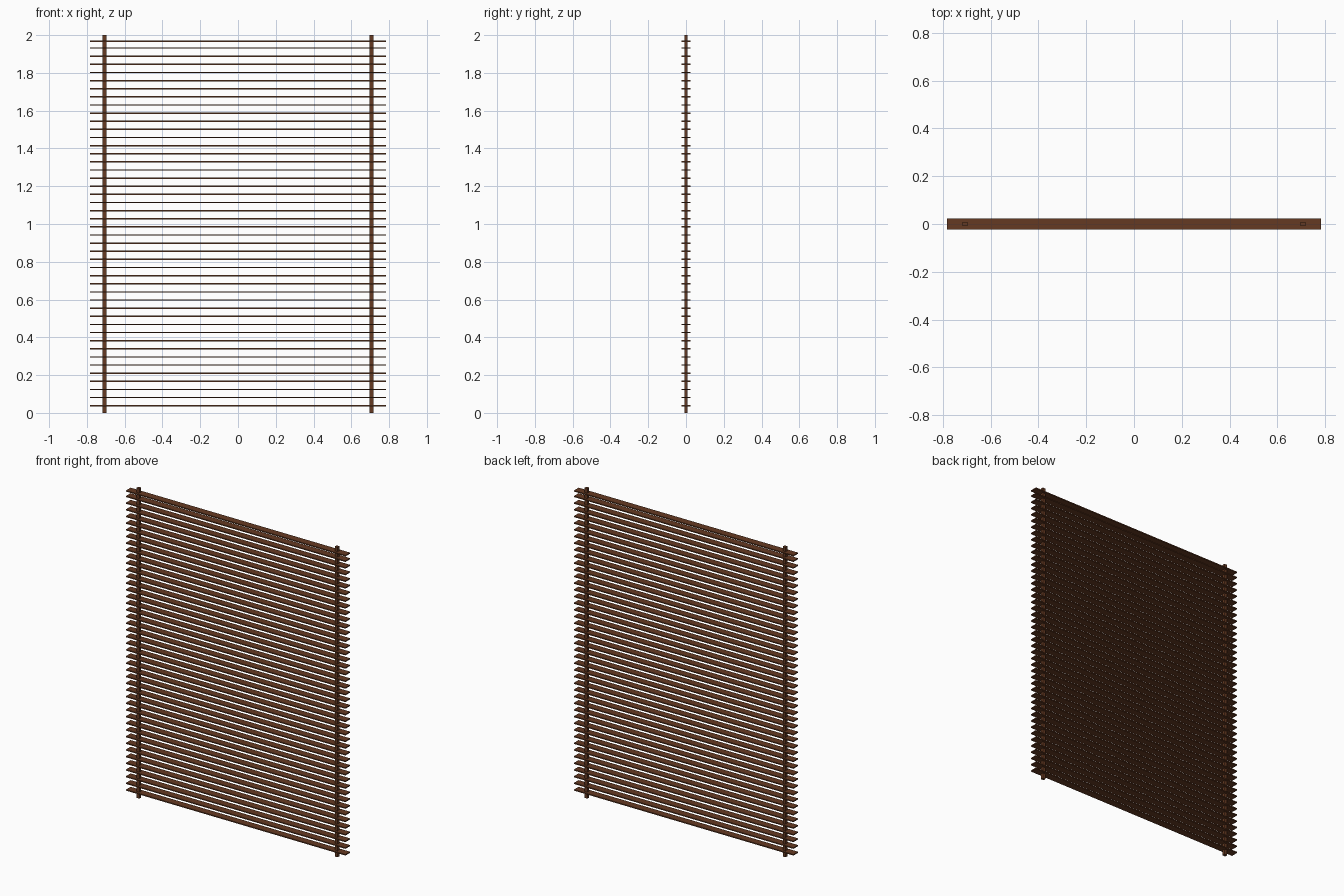
import bpy
import bmesh
from mathutils import Matrix

if "Cube" in bpy.data.objects:
    bpy.data.objects.remove(bpy.data.objects["Cube"])

wood = bpy.data.materials.new("brown wood")
wood.diffuse_color = (0.13, 0.042, 0.016, 1)
wood.use_nodes = True
wood.node_tree.nodes["Principled BSDF"].inputs["Base Color"].default_value = wood.diffuse_color


def boxes(name, parts):
    """One object made of (centre, size) boxes."""
    bm = bmesh.new()
    for centre, size in parts:
        bmesh.ops.create_cube(bm, size=1, matrix=Matrix.Translation(centre) @ Matrix.Diagonal((*size, 1)))
    mesh = bpy.data.meshes.new(name)
    bm.to_mesh(mesh)
    bm.free()
    mesh.materials.append(wood)
    obj = bpy.data.objects.new(name, mesh)
    bpy.context.collection.objects.link(obj)
    return obj


# Evenly spaced horizontal slats, plus one closer slat at the top
heights = [0.038 + i * 0.04303 for i in range(45)] + [1.967]
boxes("blind_slats", [((0, 0, z), (1.566, 0.047, 0.007)) for z in heights])

# Two upright square rods that pass through the slats
for side, x in (("left", -0.707), ("right", 0.707)):
    boxes(side + "_rod", [((x, 0, 1), (0.02, 0.018, 2))])
